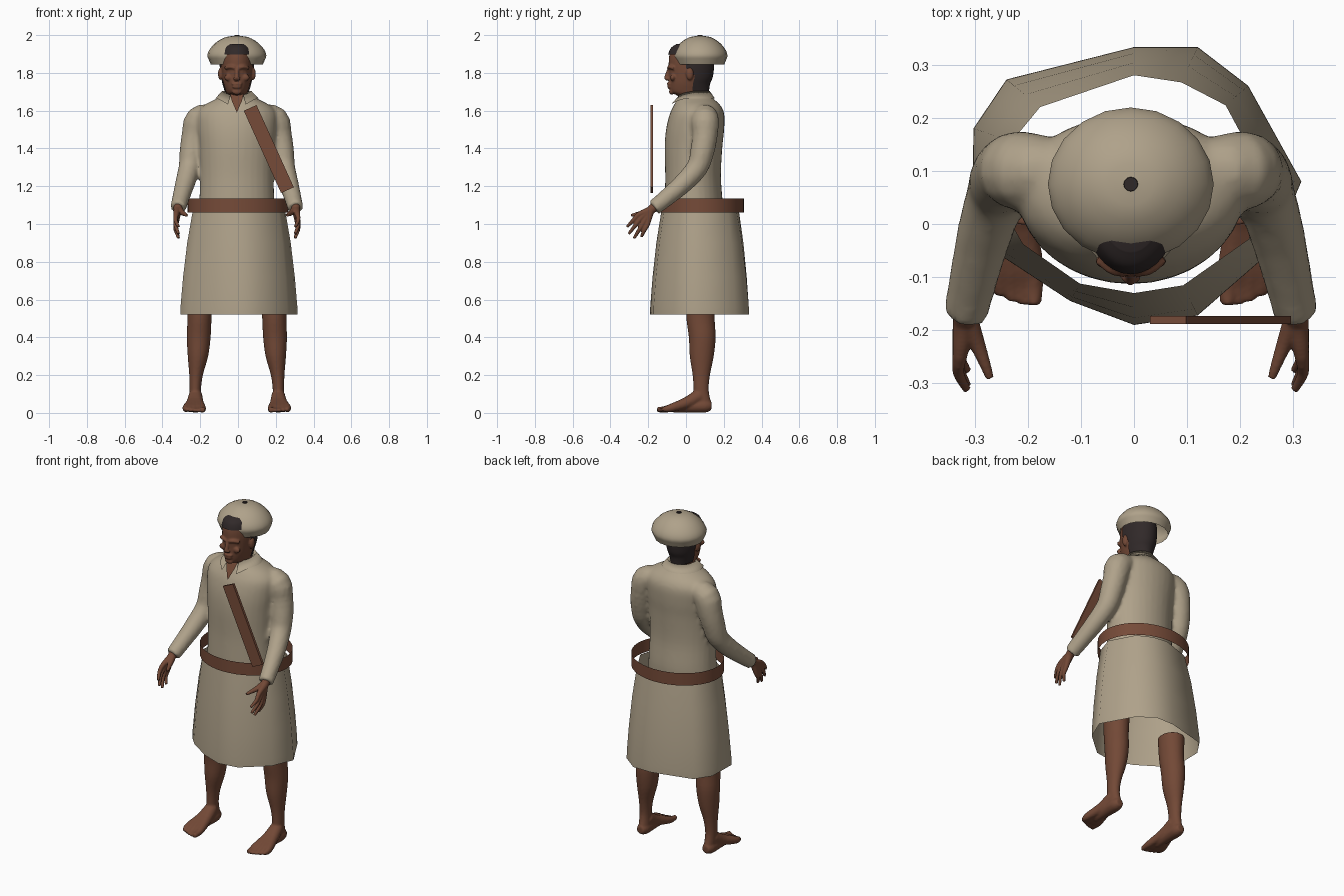
import bpy, bmesh
from math import sin, cos, pi, tau, atan2, radians
from mathutils import Vector

cube = bpy.data.objects.get("Cube")
if cube:
    bpy.data.objects.remove(cube, do_unlink=True)

CX = -0.006  # body centre line


def material(name, rgb):
    m = bpy.data.materials.new(name)
    m.use_nodes = True
    m.diffuse_color = (*rgb, 1)
    for node in m.node_tree.nodes:
        if node.type == 'BSDF_PRINCIPLED':
            node.inputs["Base Color"].default_value = (*rgb, 1)
            node.inputs["Roughness"].default_value = 0.8
    return m


CLOTH = material("linen cloth", (0.43, 0.36, 0.255))
SKIN = material("brown skin", (0.17, 0.066, 0.037))
LEATHER = material("brown leather", (0.18, 0.07, 0.04))
HAIR = material("dark hair", (0.03, 0.022, 0.022))


def finish(name, bm, mat, voxel=0, smooth=True, closed=True):
    """Turn a bmesh into an object; a voxel size fuses its overlapping shells."""
    if closed:
        bmesh.ops.recalc_face_normals(bm, faces=bm.faces)
    me = bpy.data.meshes.new(name)
    bm.to_mesh(me)
    bm.free()
    me.materials.append(mat)
    for p in me.polygons:
        p.use_smooth = smooth
    ob = bpy.data.objects.new(name, me)
    bpy.context.scene.collection.objects.link(ob)
    if voxel:
        r = ob.modifiers.new("fuse", 'REMESH')
        r.mode, r.voxel_size, r.use_smooth_shade = 'VOXEL', voxel, True
        s = ob.modifiers.new("soften", 'SMOOTH')
        s.factor, s.iterations = 0.5, 4
    return ob


def resample(rows, k=4):
    """Catmull-Rom interpolation of rows of numbers."""
    out, n = [], len(rows)
    for i in range(n - 1):
        a, b, c, d = (rows[max(0, min(n - 1, i + j))] for j in (-1, 0, 1, 2))
        for s in range(k):
            t = s / k
            out.append([0.5 * (2 * q + (r - p) * t + (2 * p - 5 * q + 4 * r - u) * t * t
                               + (3 * q - p - 3 * r + u) * t ** 3)
                        for p, q, r, u in zip(a, b, c, d)])
    return out + [list(rows[-1])]


def skin_rings(bm, rings, cap=True, loop=True):
    vs = [[bm.verts.new(p) for p in r] for r in rings]
    n = len(vs[0])
    for a, b in zip(vs, vs[1:]):
        for i in range(n if loop else n - 1):
            j = (i + 1) % n
            bm.faces.new((a[i], a[j], b[j], b[i]))
    if cap:
        bm.faces.new(vs[0][::-1])
        bm.faces.new(vs[-1])


def ellipse(cx, cy, z, rx, ry, n=32):
    return [(cx + rx * cos(tau * i / n), cy + ry * sin(tau * i / n), z) for i in range(n)]


def stack(bm, rows, cx=CX, grow=0.0, cap=True, k=4):
    """Horizontal slices: height, front y, back y, half width, x shift."""
    skin_rings(bm, [ellipse(cx + x, (f + b) / 2, z, w + grow, (b - f) / 2 + grow)
                    for z, f, b, w, x in resample(rows, k)], cap)


def tube(bm, path, side=1, n=14):
    """Tapered tube along (x, y, z, radius) points, mirrored by side."""
    pts = resample(path, 3)
    pos = [Vector((CX + side * p[0], p[1], p[2])) for p in pts]
    rings = []
    for i, p in enumerate(pos):
        d = pos[min(i + 1, len(pos) - 1)] - pos[max(i - 1, 0)]
        q = d.to_track_quat('Z', 'Y')
        rings.append([p + q @ Vector((cos(tau * j / n), sin(tau * j / n), 0)) * pts[i][3]
                      for j in range(n)])
    skin_rings(bm, rings)


def ball(bm, centre, scale):
    verts = bmesh.ops.create_uvsphere(bm, u_segments=16, v_segments=10, radius=1)["verts"]
    for v in verts:
        v.co = Vector(centre) + Vector(a * b for a, b in zip(v.co, scale))


# Shirt with sleeves
bm = bmesh.new()
stack(bm, [(1.0, -.11, .19, .205, 0), (1.1, -.113, .195, .2, 0), (1.25, -.11, .185, .195, 0),
           (1.4, -.113, .192, .2, 0), (1.5, -.106, .202, .21, 0), (1.58, -.087, .203, .212, 0),
           (1.625, -.066, .185, .18, 0), (1.655, -.05, .155, .125, 0), (1.68, -.035, .13, .075, 0)])
for s in (1, -1):
    tube(bm, [(.13, .1, 1.575, .06), (.2, .1, 1.552, .075), (.224, .1, 1.47, .069),
              (.24, .085, 1.38, .064), (.251, .06, 1.3, .058), (.273, -.01, 1.22, .053),
              (.293, -.09, 1.15, .047), (.311, -.17, 1.085, .042)], s)
finish("shirt", bm, CLOTH, voxel=0.011)

# Folded collar, open at the front
bm = bmesh.new()
rings = [[], [], []]
for i in range(33):
    a = radians(-66 + 312 * i / 32)
    c, s = cos(a), sin(a)
    front = max(0, -s)
    for ring, rx, ry, z in zip(rings, (.07, .077, .115), (.074, .08, .108 + .032 * front ** 2),
                               (1.66, 1.705 - .015 * front, 1.664 - .045 * front ** 4)):
        ring.append((CX + rx * c, .045 + ry * s, z))
skin_rings(bm, rings, cap=False, loop=False)
finish("collar", bm, CLOTH, closed=False)

# Bare skin in the open neck
bm = bmesh.new()
v = [bm.verts.new((CX + x, y, z)) for x, y, z in
     ((0, -.092, 1.59), (.026, -.066, 1.65), (.036, -.044, 1.69), (-.036, -.044, 1.69), (-.026, -.066, 1.65))]
bm.faces.new(v)
finish("neck_opening", bm, SKIN, closed=False, smooth=False)

# Head with neck and face
HEAD = [(1.58, -.02, .13, .066, 0), (1.655, -.025, .115, .058, 0), (1.682, -.05, .115, .055, 0),
        (1.7, -.083, .115, .058, 0), (1.74, -.09, .12, .07, 0), (1.78, -.09, .135, .078, 0),
        (1.84, -.092, .142, .084, 0), (1.89, -.089, .14, .082, 0), (1.93, -.074, .125, .07, 0),
        (1.952, -.045, .08, .045, 0)]
bm = bmesh.new()
stack(bm, HEAD)
tube(bm, [(0, -.088, 1.825, .009), (0, -.1, 1.79, .011), (0, -.104, 1.77, .013)])
ball(bm, (CX, -.1, 1.769), (.021, .012, .01))
ball(bm, (CX, -.089, 1.742), (.03, .012, .009))
ball(bm, (CX, -.088, 1.726), (.026, .012, .009))
ball(bm, (CX, -.076, 1.7), (.026, .014, .016))
for s in (1, -1):
    tube(bm, [(.01, -.092, 1.826, .009), (.035, -.086, 1.832, .01), (.062, -.066, 1.825, .009)], s)
    ball(bm, (CX + s * .045, -.07, 1.775), (.022, .014, .018))
    ball(bm, (CX + s * .086, .02, 1.795), (.014, .02, .034))
finish("head", bm, SKIN, voxel=0.005)

# Short hair: a shell kept above the hairline and behind the ears
bm = bmesh.new()
stack(bm, HEAD, grow=0.007, k=7)


def bald(f):
    c = f.calc_center_median()
    return not (c.z > 1.898 or (c.y > .035 and c.z > 1.7) or (c.y > -.005 and c.z > 1.825))


bmesh.ops.delete(bm, geom=[f for f in bm.faces if bald(f)], context='FACES')
finish("hair", bm, HAIR, closed=False)

# Round soft cap with a small dark stud
bm = bmesh.new()
CAP = [(.013, 1.996), (.06, 1.989), (.108, 1.963), (.143, 1.926), (.156, 1.893), (.148, 1.868), (.138, 1.845)]
skin_rings(bm, [ellipse(CX, .075, z, r, r * .925, 20) for r, z in reversed(resample(CAP, 3))], cap=False)
finish("cap", bm, CLOTH, closed=False)
bm = bmesh.new()
skin_rings(bm, [ellipse(CX, .075, 1.994, .014, .014, 12), ellipse(CX, .075, 2.0, .013, .013, 12)])
finish("cap_stud", bm, HAIR, smooth=False)

# Hands: tubes from the wrist through each knuckle to the fingertip
KNUCKLES = [(-.25, 1.05), (-.235, 1.035), (-.218, 1.02), (-.203, 1.003)]
TIPS = [(-.312, .985), (-.303, .948), (-.275, .924), (-.237, .932)]
for s, label in ((1, "left"), (-1, "right")):
    bm = bmesh.new()
    for (ky, kz), (ty, tz) in zip(KNUCKLES, TIPS):
        tube(bm, [(.311, -.15, 1.1, .024), (.313, -.185, 1.075, .022), (.322, ky, kz, .014),
                  (.324, (ky + ty) / 2, (kz + tz) / 2, .011), (.308, ty, tz, .008)], s)
    tube(bm, [(.308, -.175, 1.08, .02), (.289, -.225, 1.06, .015), (.275, -.262, 1.052, .011),
              (.265, -.29, 1.045, .008)], s)
    finish(label + "_hand", bm, SKIN, voxel=0.004)

# Bare legs and feet
LEG = [(.05, .04, .135, .03, .218), (.12, .04, .12, .03, .22), (.2, .035, .127, .036, .216),
       (.3, .02, .147, .054, .206), (.4, .015, .157, .063, .202), (.5, .002, .152, .064, .198),
       (.62, -.002, .155, .07, .196)]
for s, label in ((1, "left"), (-1, "right")):
    bm = bmesh.new()
    stack(bm, [(*r[:4], s * r[4]) for r in LEG])
    tube(bm, [(.219, .135, .036, .022), (.219, .1, .037, .036), (.219, .02, .034, .033),
              (.22, -.07, .027, .026)], s)
    for i in range(5):
        x = .184 + .021 * i
        length = -.153 + .004 * i * i / 2
        r = .017 if i == 0 else .012
        tube(bm, [(.219, .07, .09, .037), (.219 + (x - .219) * .4, 0, .052, .03),
                  (x, -.085, .025, .021), (x - .002, -.12, .018, r),
                  (x - .002, length, r, r * .8)], s)
    finish(label + "_leg", bm, SKIN, voxel=0.006)

# Skirt: an oval waist widening to an uneven twelve-sided hem
HEM = [(.315, .08), (.215, .26), (.12, .333), (0, .333), (-.24, .272), (-.302, .18), (-.305, .0),
       (-.25, -.06), (-.12, -.145), (0, -.19), (.12, -.172), (.26, -.05)]
bm = bmesh.new()
rings = []
for z, t in ((.52, 1), (.56, .99), (.72, .78), (.9, .45), (1.07, 0)):
    ring = []
    for x, y in HEM:
        a = atan2((y - .075) / .205, x / .25)
        ring.append((x * t + .25 * cos(a) * (1 - t), y * t + (.075 + .205 * sin(a)) * (1 - t), z))
    rings.append(ring)
skin_rings(bm, rings, cap=False)
finish("skirt", bm, CLOTH, closed=False)

# Loose belt hoop
bm = bmesh.new()
skin_rings(bm, [ellipse(0, .08, z, .267, .226, 40) for z in (1.06, 1.135)], cap=False)
finish("belt", bm, LEATHER, closed=False)

# Straight shoulder strap hanging in front of the chest
bpy.ops.mesh.primitive_cube_add(size=1, location=(.163, -.181, 1.397), rotation=(0, radians(-24.4), 0))
strap = bpy.context.object
strap.name = "strap"
strap.scale = (.074, .015, .478)
strap.data.materials.append(LEATHER)
